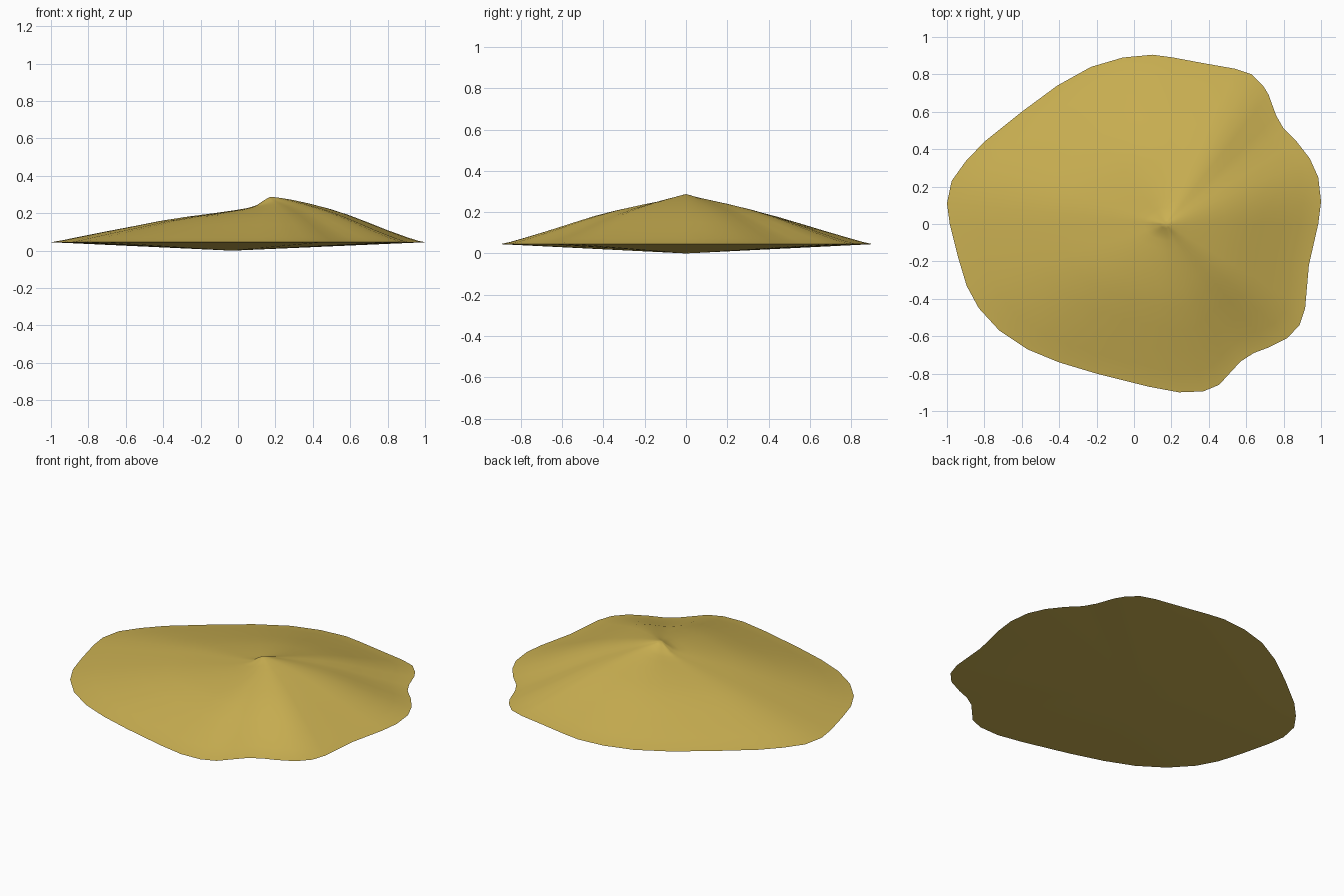
import bpy, bmesh, math

if "Cube" in bpy.data.objects:
    bpy.data.objects.remove(bpy.data.objects["Cube"])

# Colour
mat = bpy.data.materials.new("ochre")
mat.diffuse_color = (0.60, 0.44, 0.085, 1)
mat.use_nodes = True
mat.node_tree.nodes["Principled BSDF"].inputs["Base Color"].default_value = mat.diffuse_color

# Rim outline (x, y), counter-clockwise from the right
RIM = [(1, .12), (.985, .25), (.94, .35), (.87, .44), (.8, .51), (.76, .58), (.72, .69),
       (.69, .74), (.63, .8), (.54, .83), (.37, .86), (.21, .89), (.1, .905), (-.06, .89),
       (-.23, .84), (-.41, .74), (-.6, .6), (-.8, .44), (-.9, .335), (-.975, .23), (-1, .11),
       (-.985, 0), (-.94, -.18), (-.895, -.33), (-.83, -.45), (-.72, -.57), (-.57, -.67),
       (-.4, -.74), (-.2, -.8), (.08, -.87), (.24, -.9), (.37, -.895), (.455, -.86),
       (.51, -.8), (.57, -.735), (.64, -.69), (.72, -.66), (.82, -.61), (.885, -.54),
       (.915, -.45), (.935, -.22), (.985, 0)]
APEX = (.17, 0, .287)
# Ring position from apex to rim, height on the right slope, height on the left slope
PROFILE = [(.025, .286, .270), (.06, .283, .243), (.10, .278, .228), (.155, .270, .217),
           (.25, .253, .201), (.38, .225, .181), (.5, .193, .159), (.63, .152, .129),
           (.76, .109, .100), (.88, .073, .072), (.95, .054, .055), (1, .045, .045)]

bm = bmesh.new()
n = len(RIM)


def fan(tip, ring, up):
    for i in range(n):
        a, b = ring[i], ring[(i + 1) % n]
        bm.faces.new((tip, a, b) if up else (tip, b, a))


# Mound: rings lofted from the off-centre peak to the rim
rings = []
for t, right, left in PROFILE:
    ring = []
    for x, y in RIM:
        dx, dy = x - APEX[0], y
        w = .5 + .5 * dx / math.hypot(dx, dy)
        ring.append(bm.verts.new((APEX[0] + t * dx, t * dy, right * w + left * (1 - w))))
    rings.append(ring)
fan(bm.verts.new(APEX), rings[0], True)
for r0, r1 in zip(rings, rings[1:]):
    for i in range(n):
        j = (i + 1) % n
        bm.faces.new((r0[i], r1[i], r1[j], r0[j]))

# Underside: shallow inverted cone
fan(bm.verts.new((-.03, 0, 0)), rings[-1], False)

me = bpy.data.meshes.new("mound")
bm.to_mesh(me)
bm.free()
me.materials.append(mat)
ob = bpy.data.objects.new("mound", me)
bpy.context.collection.objects.link(ob)
bpy.context.view_layer.objects.active = ob
ob.select_set(True)
# Rim stays crisp, slopes stay soft
bpy.ops.object.shade_smooth_by_angle(angle=math.radians(60))
# Rim edge is thin: mark it sharp where top meets underside
for e in me.edges:
    if all(abs(me.vertices[v].co.z - .045) < 1e-5 for v in e.vertices):
        e.use_edge_sharp = True
